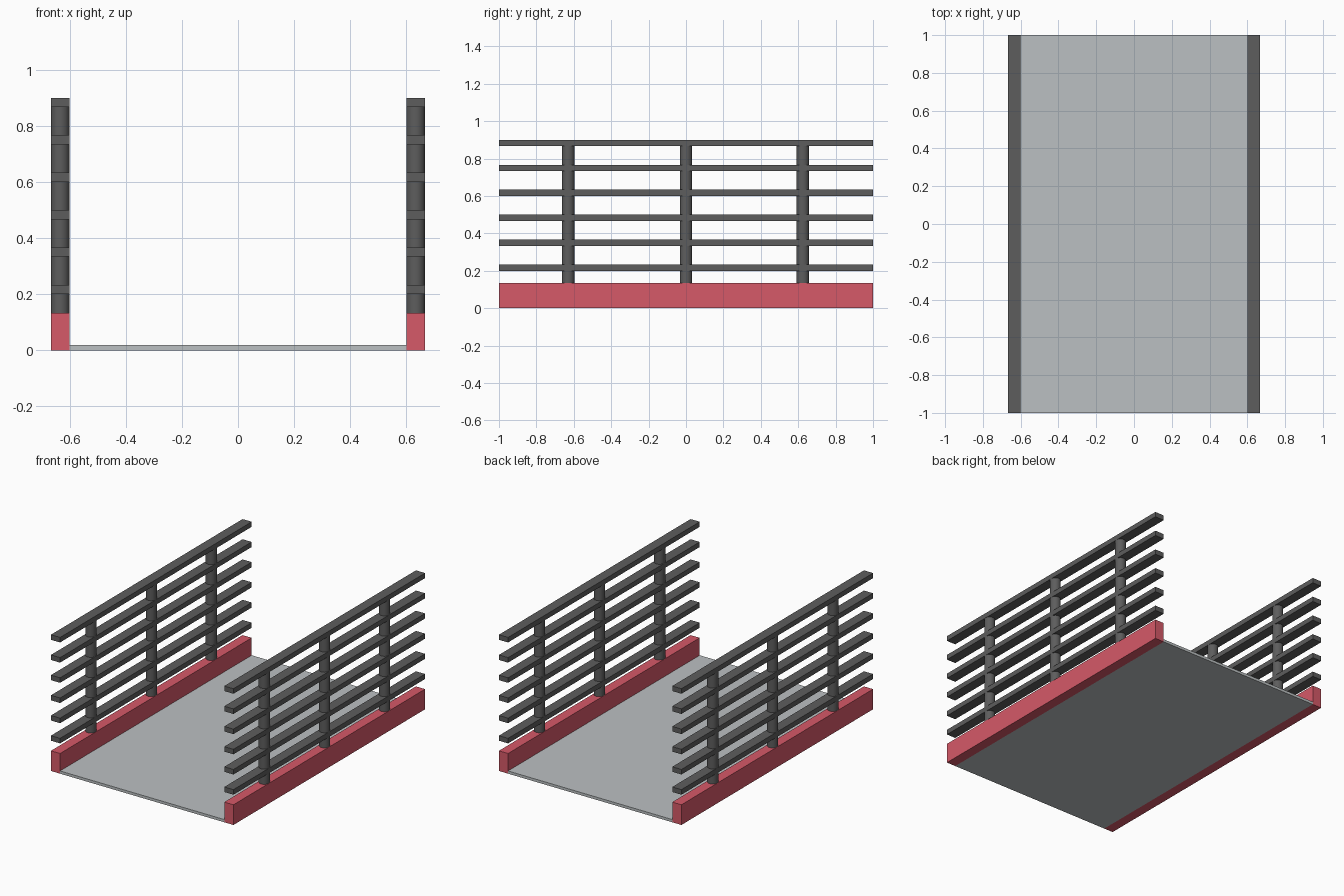
import bpy, math

if "Cube" in bpy.data.objects:
    bpy.data.objects.remove(bpy.data.objects["Cube"])


def material(name, color):
    m = bpy.data.materials.new(name)
    m.diffuse_color = (*color, 1)
    m.use_nodes = True
    m.node_tree.nodes["Principled BSDF"].inputs["Base Color"].default_value = m.diffuse_color
    return m


RED = material("red_paint", (0.67, 0.10, 0.14))
DARK = material("dark_metal", (0.11, 0.11, 0.11))
PALE = material("pale_deck", (0.50, 0.53, 0.54))

LENGTH = 2.0
INNER, OUTER = 0.6, 0.6667
WIDTH = OUTER - INNER
MID = (INNER + OUTER) / 2
CURB_TOP = 0.1333
RAIL_THICK = 0.0333
RAIL_STEP = 0.1333


def box(name, x, width, z0, z1, mat):
    bpy.ops.mesh.primitive_cube_add(size=1, location=(x, 0, (z0 + z1) / 2))
    ob = bpy.context.object
    ob.name = name
    ob.scale = (width, LENGTH, z1 - z0)
    bpy.ops.object.transform_apply(location=False, rotation=False, scale=True)
    ob.data.materials.append(mat)


def post(name, x, y, z0, z1):
    bpy.ops.mesh.primitive_cylinder_add(
        vertices=32, radius=WIDTH / 2, depth=z1 - z0, location=(x, y, (z0 + z1) / 2))
    ob = bpy.context.object
    ob.name = name
    ob.data.materials.append(DARK)
    bpy.ops.object.shade_smooth_by_angle(angle=math.radians(30))


# Walking deck
box("deck", 0, 2 * INNER, 0, 0.018, PALE)

for side, s in (("left", -1), ("right", 1)):
    # Kerb beam
    box(f"{side}_kerb", s * MID, WIDTH, 0, CURB_TOP, RED)
    # Six horizontal rails
    for i in range(6):
        z = 0.2 + i * RAIL_STEP
        box(f"{side}_rail_{i + 1}", s * MID, WIDTH, z, z + RAIL_THICK, DARK)
    # Round posts from kerb to the underside of the top rail
    for i, y in enumerate((-0.63, 0, 0.625)):
        post(f"{side}_post_{i + 1}", s * MID, y, CURB_TOP, 0.2 + 5 * RAIL_STEP)
